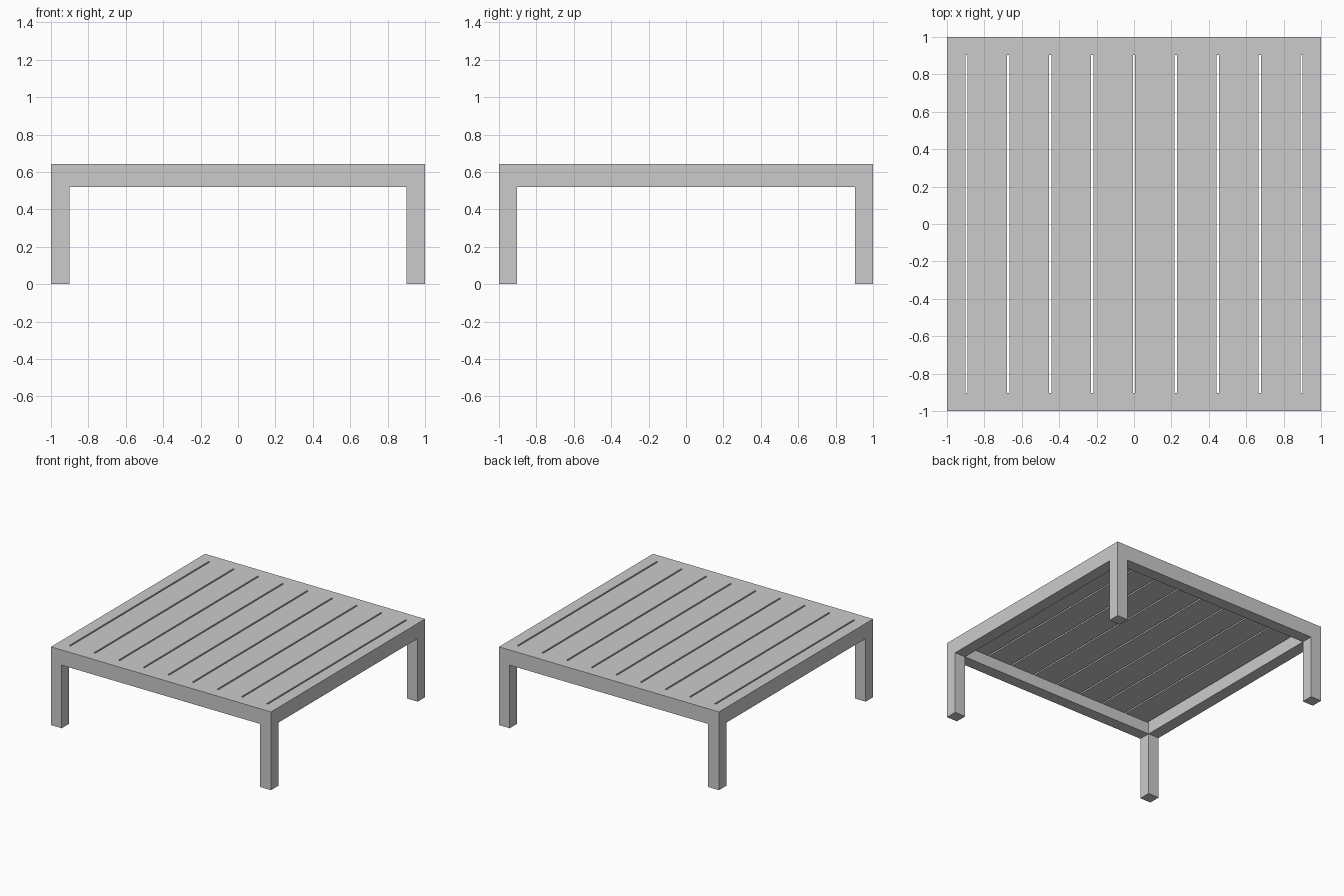
import bpy

if "Cube" in bpy.data.objects:
    bpy.data.objects.remove(bpy.data.objects["Cube"])

W = 1.0             # half width of the table
TOP, UNDER = 0.643, 0.518   # top surface and lower edge of the rails
LX, LY = 0.098, 0.096       # leg / rail thickness in x and y
SLAT_T, GAP, COUNT = 0.03, 0.013, 8


def box(name, x0, x1, y0, y1, z0, z1):
    """Axis-aligned box from its limits."""
    bpy.ops.mesh.primitive_cube_add(
        size=1, location=((x0 + x1) / 2, (y0 + y1) / 2, (z0 + z1) / 2))
    ob = bpy.context.object
    ob.name = name
    ob.scale = (x1 - x0, y1 - y0, z1 - z0)
    bpy.ops.object.transform_apply(location=False, rotation=False, scale=True)
    return ob


def span(side, thickness):
    """Limits of a strip along the outer edge on the given side."""
    return sorted((side * W, side * (W - thickness)))


# Corner legs, running up to the table top
for sx, xn in ((-1, "left"), (1, "right")):
    for sy, yn in ((-1, "front"), (1, "back")):
        box(f"{yn}_{xn}_leg", *span(sx, LX), *span(sy, LY), 0, TOP)

# Rails between the legs
for s, xn, yn in ((-1, "left", "front"), (1, "right", "back")):
    box(f"{xn}_rail", *span(s, LX), -W + LY, W - LY, UNDER, TOP)
    box(f"{yn}_rail", -W + LX, W - LX, *span(s, LY), UNDER, TOP)

# Evenly spaced slats with a gap on both sides of each
inner = W - LX
pitch = (2 * inner - GAP) / COUNT
for i in range(COUNT):
    x = -inner + GAP + i * pitch
    box(f"slat_{i + 1}", x, x + pitch - GAP, -W + LY, W - LY, TOP - SLAT_T, TOP)
